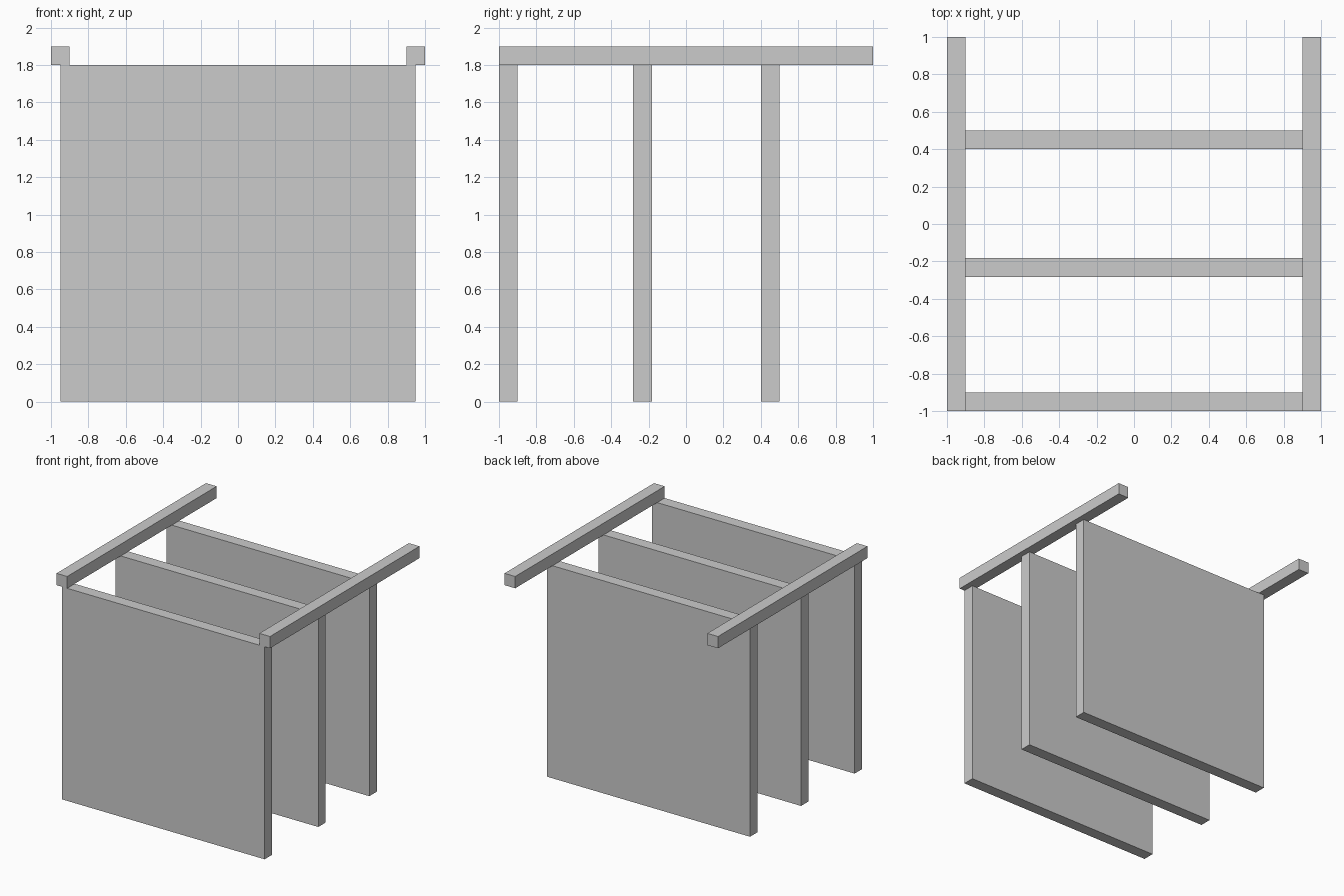
import bpy

if "Cube" in bpy.data.objects:
    bpy.data.objects.remove(bpy.data.objects["Cube"])


def box(name, x, y, z):
    """Add a box spanning the given (min, max) ranges."""
    spans = (x, y, z)
    bpy.ops.mesh.primitive_cube_add(size=1, location=[(a + b) / 2 for a, b in spans])
    obj = bpy.context.object
    obj.name = name
    obj.scale = [b - a for a, b in spans]
    bpy.ops.object.transform_apply(location=False, rotation=False, scale=True)
    return obj


THICK = 0.1
PANEL_TOP = 1.8

# Three upright panels, front to back
for name, y in (("front_panel", -1.0), ("middle_panel", -0.283), ("back_panel", 0.4)):
    box(name, (-0.95, 0.95), (y, y + THICK), (0, PANEL_TOP))

# Two long rails lying across the panel tops
for name, x in (("left_rail", -1.0), ("right_rail", 0.9)):
    box(name, (x, x + THICK), (-1, 1), (PANEL_TOP, PANEL_TOP + THICK))
